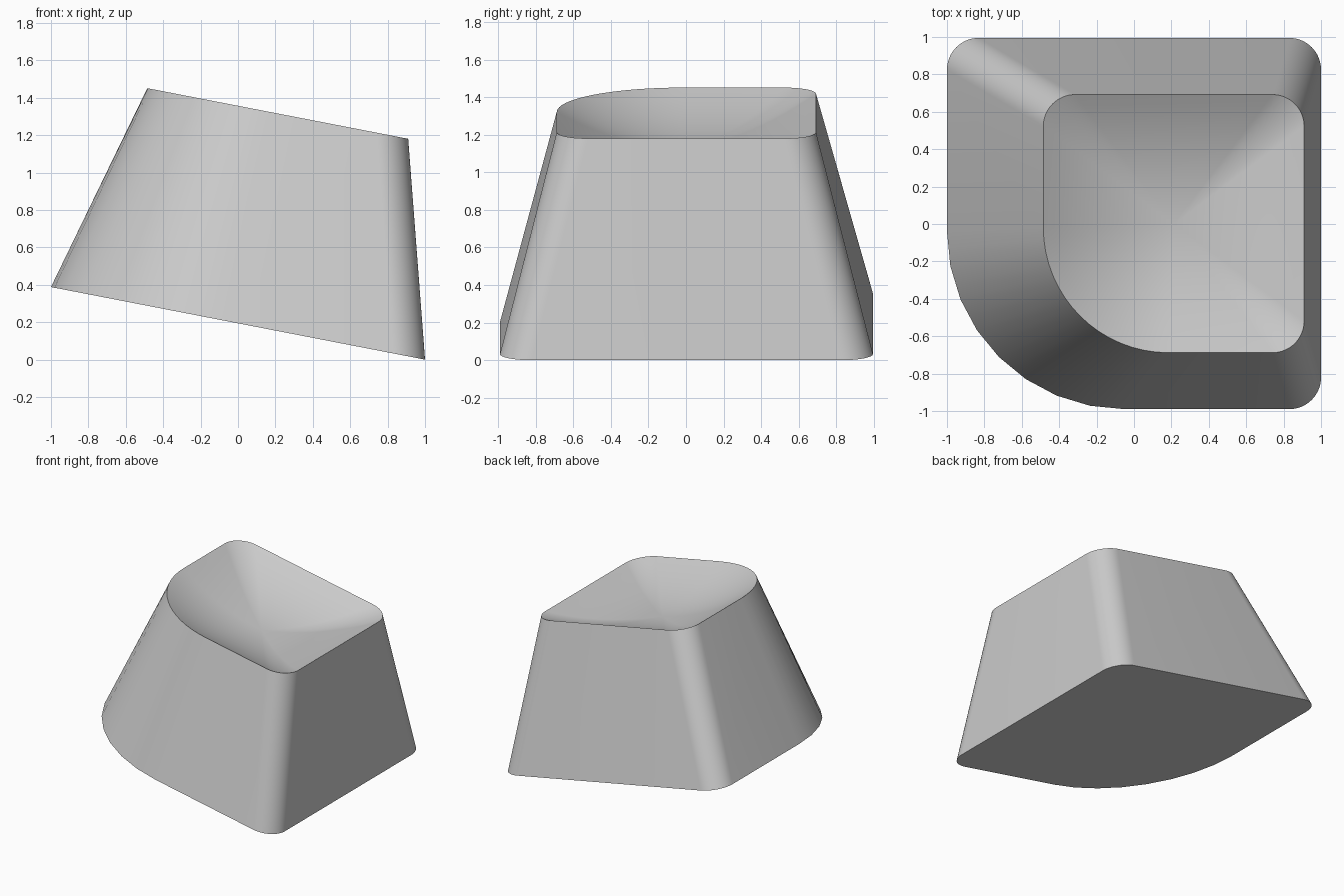
import bpy, bmesh, math
from mathutils import Vector

cube = bpy.data.objects.get("Cube")
if cube:
    bpy.data.objects.remove(cube, do_unlink=True)

SLOPE = -0.194   # both rims tilt down towards +x
ARC = 16         # segments per corner
DISH_DEPTH = 0.19
DISH_RINGS = 12


def outline(x0, x1, y0, y1, small, large, height, coarse=False):
    """Rounded rectangle with one large corner, lying on the tilted plane."""
    corners = [(x1, y1, small, 0), (x0, y1, small, 90),
               (x0, y0, large, 180), (x1, y0, small, 270)]
    points = []
    for x, y, r, start in corners:
        cx = x - r if x == x1 else x + r
        cy = y - r if y == y1 else y + r
        arc = []
        for i in range(ARC + 1):
            a = math.radians(start + 90 * i / ARC)
            arc.append(Vector((cx + r * math.cos(a), cy + r * math.sin(a), 0)))
        # The large lower corner has half as many visible segments
        if coarse and r == large:
            for i in range(1, ARC, 2):
                arc[i] = (arc[i - 1] + arc[i + 1]) / 2
        points += arc
    for p in points:
        p.z = height + SLOPE * p.x
    return points


def bridge(bm, low, high):
    n = len(low)
    for i in range(n):
        j = (i + 1) % n
        bm.faces.new((low[i], low[j], high[j], high[i]))


bm = bmesh.new()
base = outline(-1, 1, -0.99, 0.995, 0.17, 0.95, 0.194, coarse=True)
rim = outline(-0.485, 0.91, -0.688, 0.692, 0.17, 0.67, 1.357)

# Flat underside and tapered walls
base_ring = [bm.verts.new(p) for p in base]
ring = [bm.verts.new(p) for p in rim]
bm.faces.new(base_ring[::-1])
bridge(bm, base_ring, ring)

# Scooped top: shrinking rings sinking towards the middle
centre = Vector((0.213, 0, 1.357 + SLOPE * 0.213))
for k in range(1, DISH_RINGS):
    t = 1 - k / DISH_RINGS
    sink = Vector((0, 0, -DISH_DEPTH * (1 - t * t)))
    inner = [bm.verts.new(centre.lerp(p, t) + sink) for p in rim]
    bridge(bm, ring, inner)
    ring = inner
pole = bm.verts.new(centre - Vector((0, 0, DISH_DEPTH)))
for i in range(len(ring)):
    bm.faces.new((ring[i], ring[(i + 1) % len(ring)], pole))

mesh = bpy.data.meshes.new("keycap")
bm.to_mesh(mesh)
bm.free()
keycap = bpy.data.objects.new("keycap", mesh)
bpy.context.collection.objects.link(keycap)

# Plain grey plastic
grey = bpy.data.materials.new("light grey")
grey.use_nodes = True
colour = (0.6, 0.6, 0.6, 1)
grey.diffuse_color = colour
grey.node_tree.nodes["Principled BSDF"].inputs["Base Color"].default_value = colour
mesh.materials.append(grey)

# Smooth corners, sharp rims
bpy.ops.object.select_all(action='DESELECT')
keycap.select_set(True)
bpy.context.view_layer.objects.active = keycap
bpy.ops.object.shade_smooth_by_angle(angle=math.radians(30))
